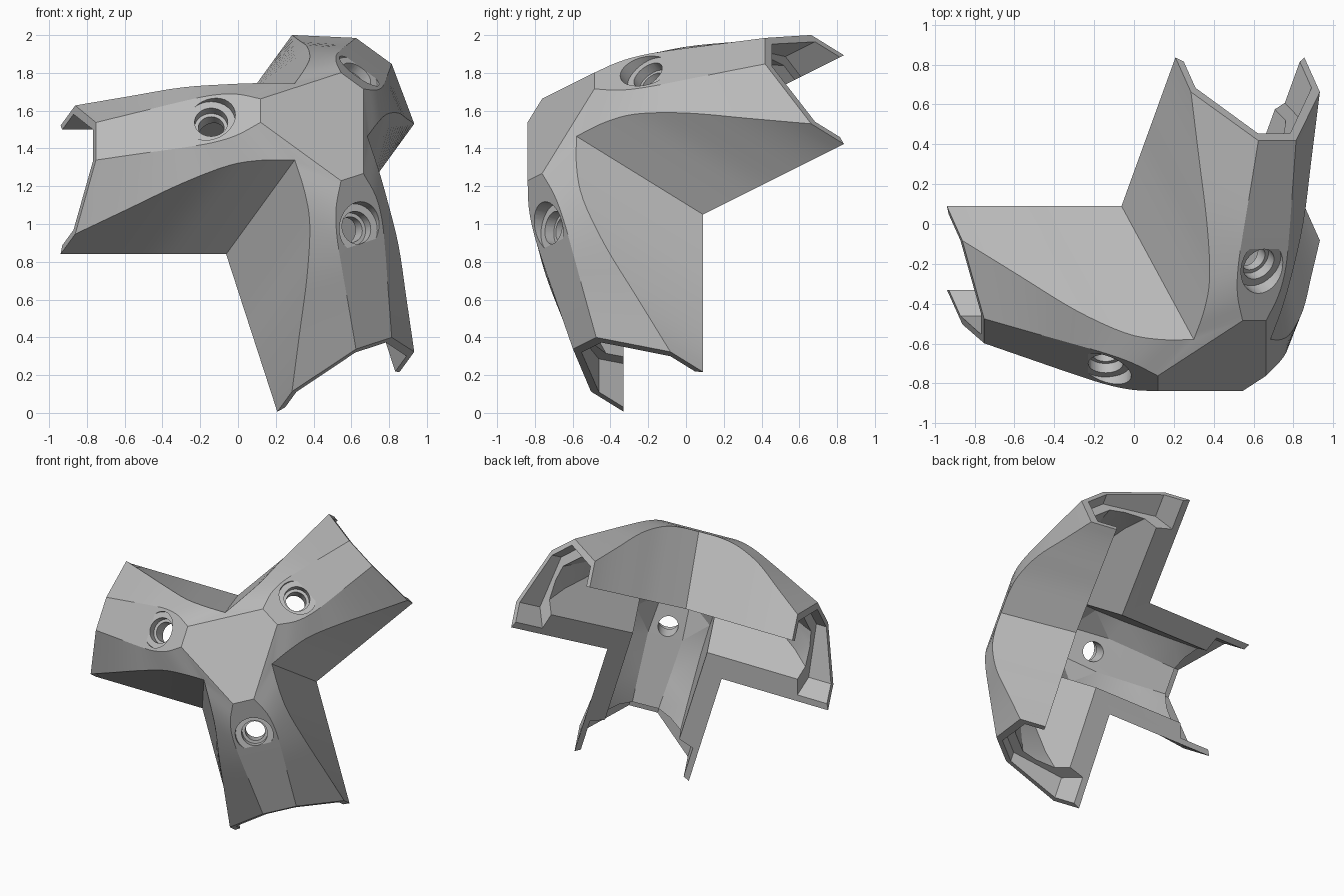
import bpy, bmesh
from math import sin, cos, pi, radians
from mathutils import Vector, Matrix

cube = bpy.data.objects.get("Cube")
if cube:
    bpy.data.objects.remove(cube, do_unlink=True)

# Working frame: +x runs outward under one arm, z is the axis of the three arms
n = Vector((0.357, -0.795, 0.491)).normalized()
r = Vector((-1, 0, 0))
r = (r - n * r.dot(n)).normalized()
s = n.cross(r)
FRAME = Matrix((r, s, n)).transposed().to_4x4()
FRAME.translation = (0.153, -0.05, 1.137)
ALONG = Vector((0.934, 0, -0.357))
OUT = Vector((0.357, 0, 0.934))
SIDE = Vector((0, 1, 0))
TURNS = [Matrix.Rotation(radians(120 * i), 4, 'Z') for i in range(3)]

grey = bpy.data.materials.new("plain_grey")
grey.use_nodes = True
grey.diffuse_color = (0.5, 0.5, 0.5, 1)
grey.node_tree.nodes["Principled BSDF"].inputs["Base Color"].default_value = (0.5, 0.5, 0.5, 1)


def smooth_path(points, steps=4):
    """Catmull-Rom curve through the points."""
    p = [Vector(q) for q in points]
    p = [2 * p[0] - p[1]] + p + [2 * p[-1] - p[-2]]
    out = []
    for a, b, c, d in zip(p, p[1:], p[2:], p[3:]):
        for i in range(steps):
            t = i / steps
            out.append(0.5 * (2 * b + (c - a) * t + (2 * a - 5 * b + 4 * c - d) * t * t
                              + (3 * b - a - 3 * c + d) * t ** 3))
    return out + [p[-2]]


def add_object(name, bm):
    mesh = bpy.data.meshes.new(name)
    bm.to_mesh(mesh)
    bm.free()
    obj = bpy.data.objects.new(name, mesh)
    obj.data.materials.append(grey)
    bpy.context.collection.objects.link(obj)
    return obj


# Long lines of one half arm: pad ridge, side crease and flange edge
ridge = smooth_path([(.346, .073, .812), (.45, .128, .728), (.56, .148, .638),
                     (.70, .143, .518), (.87, .130, .370), (1.05, .117, .212)])
crease = smooth_path([(.1375, .238, .772), (.30, .24, .71), (.453, .253, .617),
                      (.648, .299, .427), (.85, .35, .165), (1.05, .40, -.095)])
root, tip = Vector((.231, .40, 0)), Vector((1.05, .40, -.313))
last = len(ridge) - 1
flange = [root.lerp(tip, i / last) for i in range(last + 1)]
apex, keel = Vector((0, 0, .352)), Vector((1.05, 0, -.049))

# Solid three armed body
bm = bmesh.new()


def face(points):
    bm.faces.new([bm.verts.new(p) for p in points])


def flip(p):
    return Vector((p.x, -p.y, p.z))


for turn in TURNS:
    for side in (lambda p: p, flip):
        def put(*points):
            face([turn @ side(p) for p in points])
        for i in range(last):
            put(ridge[i], ridge[i + 1], crease[i + 1], crease[i])
            put(crease[i], crease[i + 1], flange[i + 1], flange[i])
        put(apex, *flange, keel)
    for i in range(last):
        face([turn @ p for p in (ridge[i], ridge[i + 1], flip(ridge[i + 1]), flip(ridge[i]))])
    end = [tip, crease[-1], ridge[-1]]
    face([turn @ p for p in end + [flip(p) for p in reversed(end)] + [keel]])
    face([turn @ ridge[0], turn @ crease[0], turn @ TURNS[1] @ flip(ridge[0])])
hub = []
for turn in TURNS:
    hub += [turn @ flip(ridge[0]), turn @ ridge[0]]
face(hub)
bmesh.ops.remove_doubles(bm, verts=bm.verts, dist=0.002)
bmesh.ops.recalc_face_normals(bm, faces=bm.faces)
body = add_object("corner_connector", bm)


# Cutters: a loft through matching sections, placed on one arm
def cutter(name, sections, turn):
    b = bmesh.new()
    rings = [[b.verts.new(turn @ p) for p in section] for section in sections]
    b.faces.new(rings[0])
    b.faces.new(rings[-1])
    for low, high in zip(rings, rings[1:]):
        for i in range(len(low)):
            j = (i + 1) % len(low)
            b.faces.new((low[i], low[j], high[j], high[i]))
    bmesh.ops.triangulate(b, faces=b.faces)
    bmesh.ops.recalc_face_normals(b, faces=b.faces)
    obj = add_object(name, b)
    obj.hide_render = True
    return obj


def disc(radius, height):
    centre = ALONG * 0.295 + OUT * height
    return [centre + ALONG * radius * cos(2 * pi * i / 32) + SIDE * radius * sin(2 * pi * i / 32)
            for i in range(32)]


def channel_section(x, wall, roof, half):
    right = [Vector((x, .26, -1)), Vector((x, .26, wall)), Vector((x, half, roof))]
    return right + [flip(p) for p in reversed(right)]


cutters = []
for i, turn in enumerate(TURNS):
    lift = 0.001 * i
    # Inner channel with a chamfered roof that tightens towards the end
    cutters.append(cutter("channel_cutter", [
        channel_section(-.01 - lift, .50 + lift, .632 + lift, .10),
        channel_section(.346, .48 + lift, .632 + lift, .10),
        channel_section(.56, .38, .45, .12),
        channel_section(.78, .115, .27, .105),
        channel_section(1.1, -.36, .005, .08)], turn))
    # Hollow end that leaves a thin lip
    outline = [(-.36, -.5), (-.36, .262), (-.10, .53), (.10, .53), (.36, .262), (.36, -.5)]
    section = [ALONG * .84 + SIDE * a + OUT * h for a, h in outline]
    cutters.append(cutter("end_cutter", [section, [p + ALONG * .6 for p in section]], turn))
    # Stepped screw hole
    for radius, floor in ((.128, .765), (.088, .71), (.068, .3)):
        cutters.append(cutter("hole_cutter", [disc(radius, floor), disc(radius, 1.1)], turn))

bpy.context.view_layer.objects.active = body
for c in cutters:
    mod = body.modifiers.new(c.name, 'BOOLEAN')
    mod.operation = 'DIFFERENCE'
    mod.solver = 'EXACT'
    mod.object = c
    bpy.ops.object.modifier_apply(modifier=mod.name)
    bpy.data.objects.remove(c, do_unlink=True)

# Place in the final frame and shade
body.data.transform(FRAME)
for o in bpy.context.selected_objects:
    o.select_set(False)
body.select_set(True)
bpy.ops.object.shade_smooth_by_angle(angle=radians(16))
